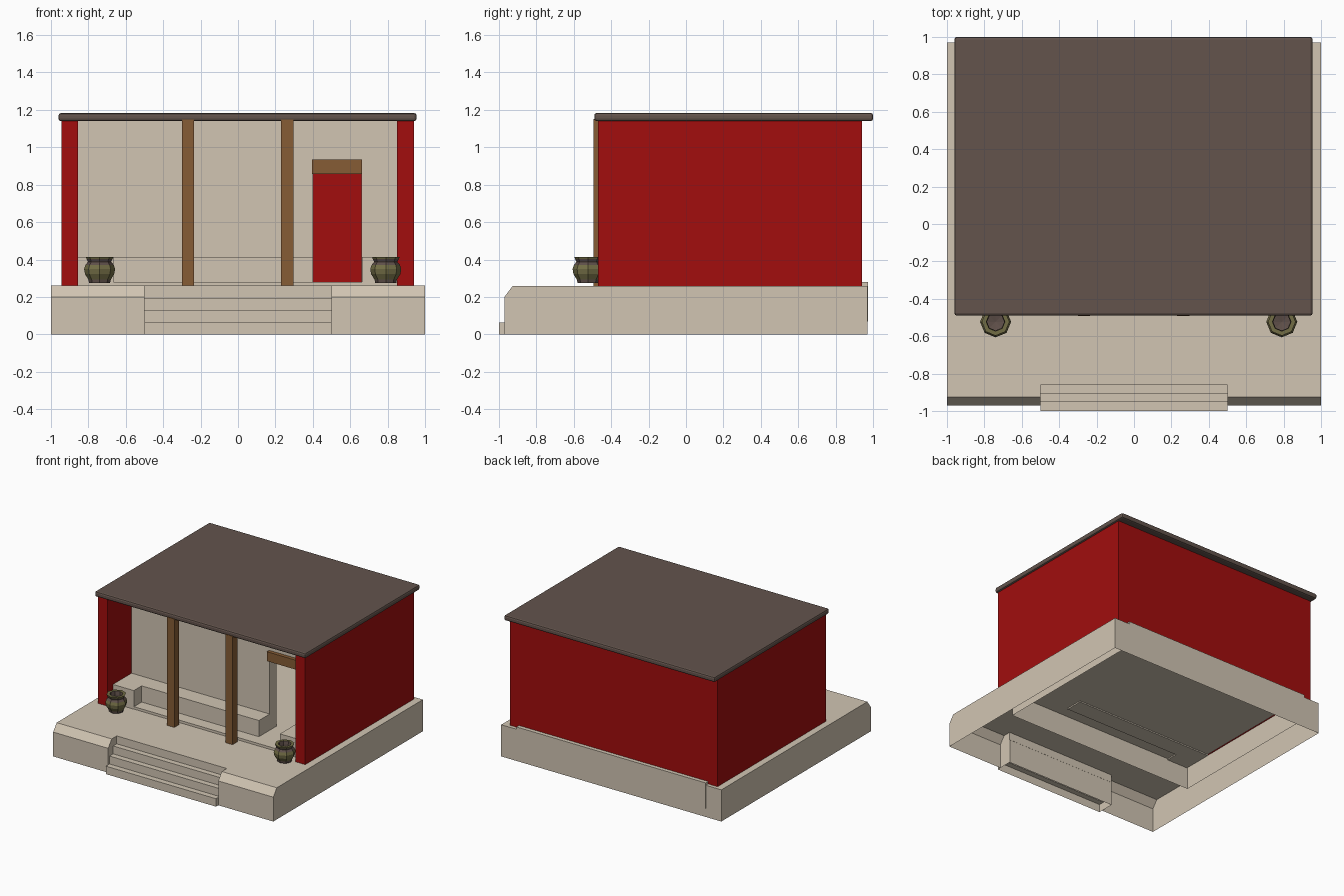
import bpy, bmesh, math

if "Cube" in bpy.data.objects:
    bpy.data.objects.remove(bpy.data.objects["Cube"])


def material(name, r, g, b):
    m = bpy.data.materials.new(name)
    m.diffuse_color = (r, g, b, 1)
    m.use_nodes = True
    m.node_tree.nodes["Principled BSDF"].inputs["Base Color"].default_value = m.diffuse_color
    return m


PLASTER = material("beige_plaster", 0.64, 0.56, 0.45)
RED = material("red_wall", 0.36, 0.004, 0.004)
WOOD = material("wood", 0.24, 0.107, 0.035)
ROOF = material("roof_brown", 0.125, 0.088, 0.073)
OLIVE = material("olive_clay", 0.17, 0.155, 0.06)
CLAY = material("dark_clay", 0.115, 0.08, 0.068)


def finish(name, bm, *mats):
    bmesh.ops.remove_doubles(bm, verts=bm.verts, dist=1e-5)
    bmesh.ops.recalc_face_normals(bm, faces=bm.faces)
    me = bpy.data.meshes.new(name)
    bm.to_mesh(me)
    bm.free()
    for m in mats:
        me.materials.append(m)
    ob = bpy.data.objects.new(name, me)
    bpy.context.collection.objects.link(ob)
    return ob


def face(bm, pts):
    return bm.faces.new([bm.verts.new(p) for p in pts])


def strip(bm, prof, x0, x1):
    """Sweep an open (y, z) profile along x."""
    for (ya, za), (yb, zb) in zip(prof, prof[1:]):
        face(bm, [(x0, ya, za), (x1, ya, za), (x1, yb, zb), (x0, yb, zb)])


def prism(name, pts, axis, lo, hi, mat):
    """Solid prism: outline in xz (axis y) or xy (axis z)."""
    bm = bmesh.new()
    to3 = (lambda p, d: (p[0], d, p[1])) if axis == "y" else (lambda p, d: (p[0], p[1], d))
    face(bm, [to3(p, lo) for p in pts])
    face(bm, [to3(p, hi) for p in pts])
    for a, b in zip(pts, pts[1:] + pts[:1]):
        face(bm, [to3(a, lo), to3(b, lo), to3(b, hi), to3(a, hi)])
    return finish(name, bm, mat)


def box(name, x0, x1, y0, y1, z0, z1, mat, open_bottom=False):
    ob = prism(name, [(x0, y0), (x1, y0), (x1, y1), (x0, y1)], "z", z0, z1, mat)
    if open_bottom:
        bm = bmesh.new()
        bm.from_mesh(ob.data)
        low = [f for f in bm.faces if f.normal.z < -0.9]
        bmesh.ops.delete(bm, geom=low, context="FACES_ONLY")
        bm.to_mesh(ob.data)
        bm.free()
    return ob


# Hollow platform with chamfered front and a notch for the steps
side = [(-0.97, 0), (-0.97, 0.2), (-0.925, 0.26), (-0.86, 0.26), (0.97, 0.26), (0.97, 0)]
bm = bmesh.new()
strip(bm, side, -1, -0.5)
strip(bm, side, 0.5, 1)
strip(bm, [(-0.86, 0), (-0.86, 0.26), (0.97, 0.26), (0.97, 0)], -0.5, 0.5)
for x in (-1, 1):
    face(bm, [(x, y, z) for y, z in side])
for x in (-0.5, 0.5):
    face(bm, [(x, y, z) for y, z in side[:4] + [(-0.86, 0)]])
finish("platform", bm, PLASTER)

# Front steps
step = [(-1, 0)]
for i, y in enumerate((-1, -0.953, -0.906)):
    z = 0.065 * (i + 1)
    step += [(y, z), (y + 0.047, z)]
bm = bmesh.new()
strip(bm, step, -0.5, 0.5)
for x in (-0.5, 0.5):
    face(bm, [(x, y, z) for y, z in step + [(-0.859, 0)]])
finish("front_steps", bm, PLASTER)

# Raised inner floor, open below
box("inner_floor", -0.86, 0.86, -0.4, 0.972, 0.07, 0.28, PLASTER, True)

# U-shaped outer wall
prism("outer_wall", [(-0.945, -0.47), (-0.855, -0.47), (-0.855, 0.85), (0.85, 0.85),
                     (0.85, -0.47), (0.94, -0.47), (0.94, 0.94), (-0.945, 0.94)],
      "z", 0.255, 1.15, RED)

# Partition with a doorway
prism("partition_wall", [(-0.856, 0.265), (0.4, 0.265), (0.4, 0.86), (0.66, 0.86),
                         (0.66, 0.265), (0.851, 0.265), (0.851, 1.145), (-0.856, 1.145)],
      "y", -0.16, -0.07, PLASTER)
box("door_lintel", 0.395, 0.662, -0.19, -0.06, 0.858, 0.935, WOOD)

# Porch benches
prism("long_bench", [(-0.856, -0.402), (-0.665, -0.402), (-0.665, -0.3), (0.4, -0.3),
                     (0.4, -0.155), (-0.856, -0.155)], "z", 0.25, 0.413, PLASTER)
box("short_bench", 0.662, 0.851, -0.402, -0.155, 0.25, 0.413, PLASTER)

# Porch posts
for x in (-0.3, 0.23):
    box("porch_post", x, x + 0.066, -0.493, -0.43, 0.25, 1.15, WOOD)

# Roof slab with softened edges
roof = box("roof", -0.96, 0.955, -0.49, 1.0, 1.14, 1.183, ROOF)
bev = roof.modifiers.new("bevel", "BEVEL")
bev.width = 0.013
bev.segments = 2

# Eight-sided clay pots: (radius, height, colour index of the band above)
rings = [(0.0, 0.275, 1), (0.056, 0.275, 1), (0.06, 0.293, 0), (0.078, 0.322, 0),
         (0.083, 0.35, 0), (0.075, 0.372, 1), (0.062, 0.388, 1), (0.069, 0.402, 0),
         (0.074, 0.414, 0), (0.05, 0.414, 1), (0.046, 0.385, 1), (0.05, 0.31, 1), (0.0, 0.3, 1)]
for cx in (-0.74, 0.79):
    bm = bmesh.new()
    for (r0, z0, col), (r1, z1, _) in zip(rings, rings[1:]):
        for k in range(8):
            a, b = k * math.pi / 4, (k + 1) * math.pi / 4
            pts = [(r * math.cos(t) + cx, r * math.sin(t) - 0.523, z)
                   for r, t, z in ((r0, a, z0), (r0, b, z0), (r1, b, z1), (r1, a, z1))]
            if r0 == 0:
                pts = pts[1:]
            elif r1 == 0:
                pts = pts[:3]
            face(bm, pts).material_index = col
    finish("clay_pot", bm, OLIVE, CLAY)
